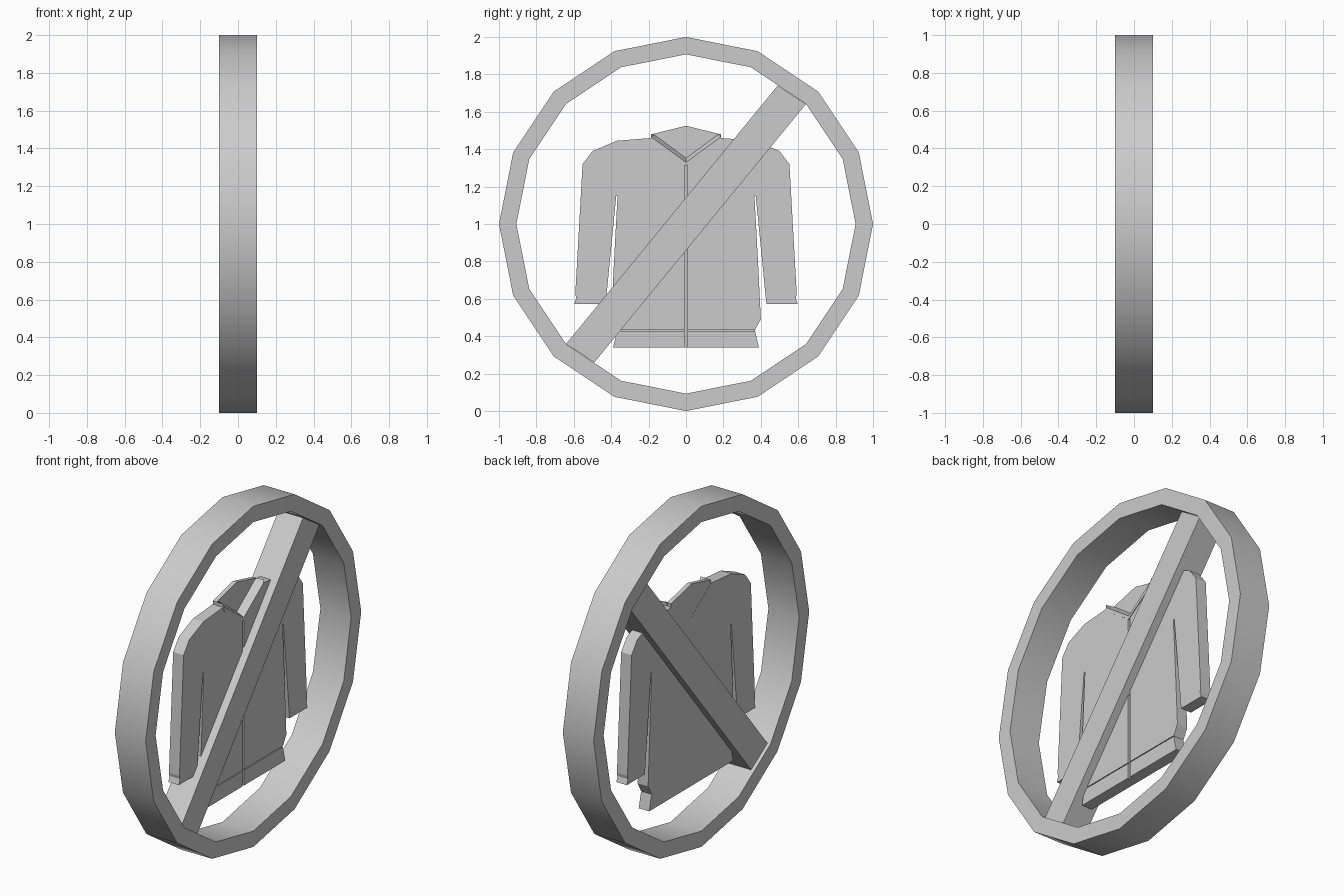
import bpy, bmesh, math

if "Cube" in bpy.data.objects:
    bpy.data.objects.remove(bpy.data.objects["Cube"])


def finish(bm, name):
    bmesh.ops.recalc_face_normals(bm, faces=bm.faces[:])
    me = bpy.data.meshes.new(name)
    bm.to_mesh(me)
    bm.free()
    ob = bpy.data.objects.new(name, me)
    bpy.context.collection.objects.link(ob)
    return ob


def slab(name, front, x0, x1, back=None):
    """Solid between a (y, z) profile at x1 and one at x0."""
    bm = bmesh.new()
    f = [bm.verts.new((x1, y, z)) for y, z in front]
    b = [bm.verts.new((x0, y, z)) for y, z in (back or front)]
    bm.faces.new(f)
    bm.faces.new(b[::-1])
    n = len(f)
    for i in range(n):
        j = (i + 1) % n
        bm.faces.new((f[i], b[i], b[j], f[j]))
    return finish(bm, name)


def mirrored(half):
    """Complete a right-hand profile to a closed symmetric outline."""
    return half + [(-y, z) for y, z in reversed(half) if y > 1e-6]


# 16-sided sign ring
SIDES, OUTER, INNER, HALF = 16, 1.0, 0.907, 0.1
bm = bmesh.new()
loops = []
for r, x in ((OUTER, HALF), (INNER, HALF), (INNER, -HALF), (OUTER, -HALF)):
    loops.append([bm.verts.new((x, r * math.sin(a), 1 + r * math.cos(a)))
                  for a in (math.tau * i / SIDES for i in range(SIDES))])
for k in range(4):
    p, q = loops[k], loops[(k + 1) % 4]
    for i in range(SIDES):
        j = (i + 1) % SIDES
        bm.faces.new((p[i], p[j], q[j], q[i]))
ring = finish(bm, "sign_ring")
bpy.context.view_layer.objects.active = ring
ring.select_set(True)
bpy.ops.object.shade_smooth_by_angle(angle=math.radians(30))

# diagonal bar, ends lying on the ring's inner facets
slab("diagonal_bar", [(-0.641, 0.359), (-0.49, 0.26), (0.641, 1.641), (0.49, 1.74)],
     -0.08, 0.08)

# jacket with sleeves, V neckline and flared hem
T = 0.034
jacket = slab("jacket", mirrored([
    (0, 1.33), (0.185, 1.46), (0.37, 1.445), (0.50, 1.39), (0.553, 1.32),
    (0.592, 0.625), (0.587, 0.605), (0.597, 0.573), (0.43, 0.573), (0.425, 0.62),
    (0.373, 1.15), (0.366, 1.15), (0.385, 0.80), (0.40, 0.49), (0.368, 0.432),
    (0.39, 0.34), (0, 0.34)]), -T, T)

# zip and hem seam grooves on the front
cutters = [
    slab("zip_cutter", [(-0.008, 0.3), (0.008, 0.3), (0.008, 1.36), (-0.008, 1.36)], 0.014, 0.1),
    slab("hem_cutter", [(-0.42, 0.429), (0.42, 0.429), (0.42, 0.434), (-0.42, 0.434)], 0.024, 0.1),
]
for c in cutters:
    m = jacket.modifiers.new(c.name, "BOOLEAN")
    m.object = c
    m.operation = "DIFFERENCE"
    m.solver = "EXACT"
    c.hide_render = True
    c.hide_viewport = True

# collar: back panel with a sloping V lapel in front
slab("collar_back", mirrored([(0, 1.30), (0.183, 1.44), (0.185, 1.48), (0, 1.525)]),
     -T + 0.001, -0.008)
for s in (-1, 1):
    outer = [(0, 1.31), (s * 0.185, 1.44), (s * 0.187, 1.48)]
    slab("collar_lapel", outer + [(s * 0.183, 1.463), (0, 1.33)], -0.008, T + 0.004,
         outer + [(s * 0.165, 1.474), (0, 1.352)])
